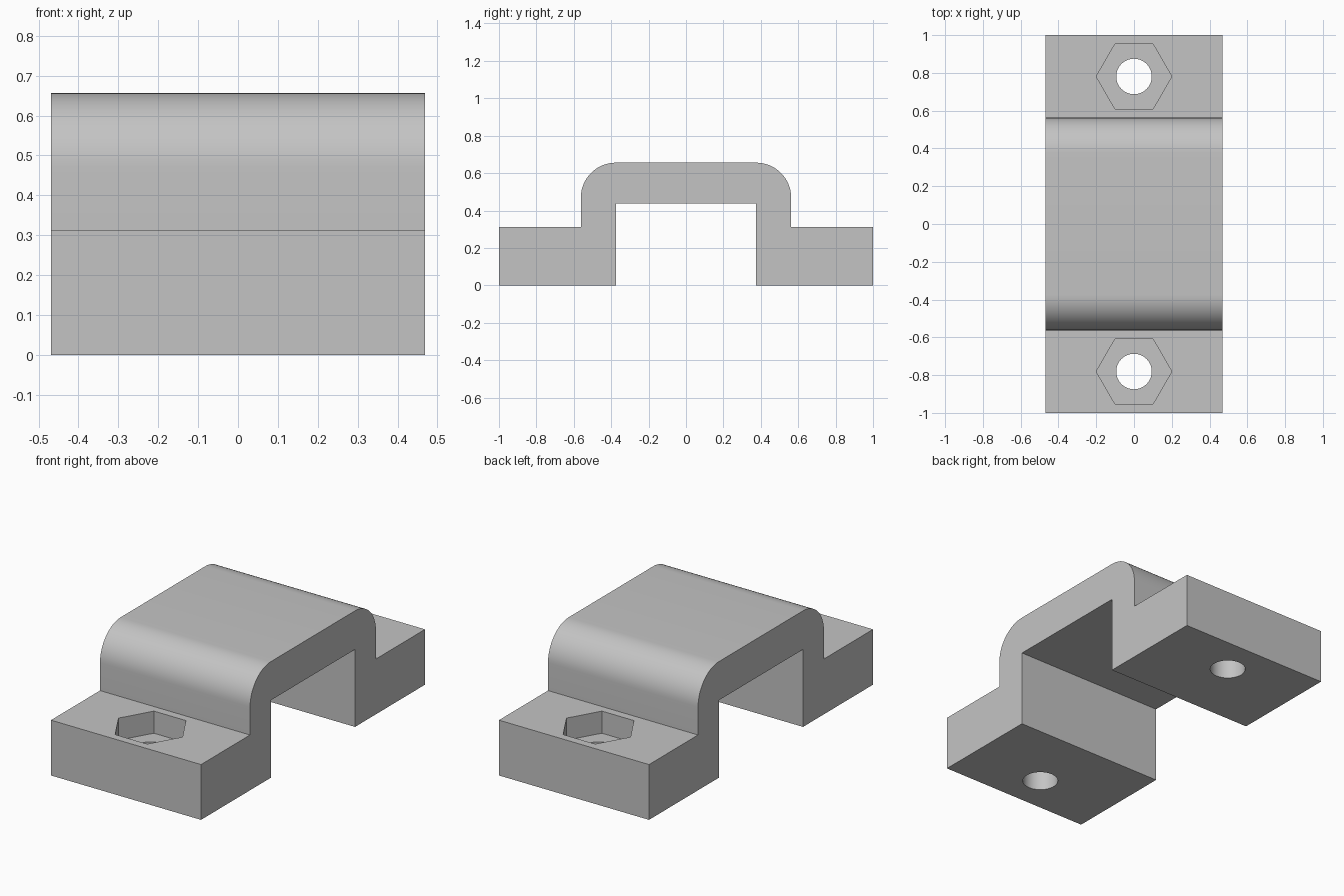
import bpy, bmesh, math
from mathutils import Matrix

cube = bpy.data.objects.get("Cube")
if cube:
    bpy.data.objects.remove(cube, do_unlink=True)

# Plain grey material
grey = bpy.data.materials.new("plain_grey")
grey.use_nodes = True
colour = (0.55, 0.55, 0.55, 1)
grey.diffuse_color = colour
grey.node_tree.nodes["Principled BSDF"].inputs["Base Color"].default_value = colour

HALF_WIDTH = 0.469
FLANGE_TOP, TOP = 0.3125, 0.656
INNER_Y, INNER_TOP = 0.375, 0.4375
OUTER_Y, RADIUS = 0.5625, 0.1875
HOLE_Y, POCKET_DEPTH = 0.781, 0.125


def make_object(name, bm):
    bmesh.ops.recalc_face_normals(bm, faces=bm.faces)
    mesh = bpy.data.meshes.new(name)
    bm.to_mesh(mesh)
    bm.free()
    mesh.materials.append(grey)
    obj = bpy.data.objects.new(name, mesh)
    bpy.context.collection.objects.link(obj)
    return obj


def prism_cutter(name, sides, radius, y, bottom, top):
    bm = bmesh.new()
    bmesh.ops.create_cone(bm, cap_ends=True, segments=sides, radius1=radius,
                          radius2=radius, depth=top - bottom,
                          matrix=Matrix.Translation((0, y, (bottom + top) / 2)))
    # Put a corner on the x axis
    if abs(max(v.co.x for v in bm.verts) - radius) > 0.001:
        bmesh.ops.rotate(bm, verts=bm.verts, cent=(0, y, 0),
                         matrix=Matrix.Rotation(math.pi / sides, 3, 'Z'))
    obj = make_object(name, bm)
    obj.hide_render = True
    return obj


# Strap profile: one half from inside to outside, then mirrored
half = [(INNER_Y, INNER_TOP), (INNER_Y, 0), (1, 0), (1, FLANGE_TOP), (OUTER_Y, FLANGE_TOP)]
for i in range(17):
    a = math.pi / 2 * i / 16
    half.append((OUTER_Y - RADIUS + RADIUS * math.cos(a), TOP - RADIUS + RADIUS * math.sin(a)))
profile = half + [(-y, z) for y, z in reversed(half)]

bm = bmesh.new()
face = bm.faces.new([bm.verts.new((-HALF_WIDTH, y, z)) for y, z in profile])
result = bmesh.ops.extrude_face_region(bm, geom=[face])
moved = [g for g in result["geom"] if isinstance(g, bmesh.types.BMVert)]
bmesh.ops.translate(bm, verts=moved, vec=(2 * HALF_WIDTH, 0, 0))
bracket = make_object("strap_bracket", bm)

# Bolt holes with hexagonal nut pockets in both flanges
cutters = []
for side, y in (("front", -HOLE_Y), ("back", HOLE_Y)):
    cutters.append(prism_cutter(side + "_nut_pocket_cutter", 6, 0.2, y,
                                FLANGE_TOP - POCKET_DEPTH, FLANGE_TOP + 0.1))
    cutters.append(prism_cutter(side + "_bolt_hole_cutter", 48, 0.094, y, -0.1, FLANGE_TOP + 0.05))

bpy.context.view_layer.objects.active = bracket
bracket.select_set(True)
for cutter in cutters:
    mod = bracket.modifiers.new(cutter.name, 'BOOLEAN')
    mod.operation = 'DIFFERENCE'
    mod.solver = 'EXACT'
    mod.object = cutter
    bpy.ops.object.modifier_apply(modifier=mod.name)
for cutter in cutters:
    bpy.data.objects.remove(cutter, do_unlink=True)

bpy.ops.object.shade_smooth_by_angle(angle=math.radians(30))
